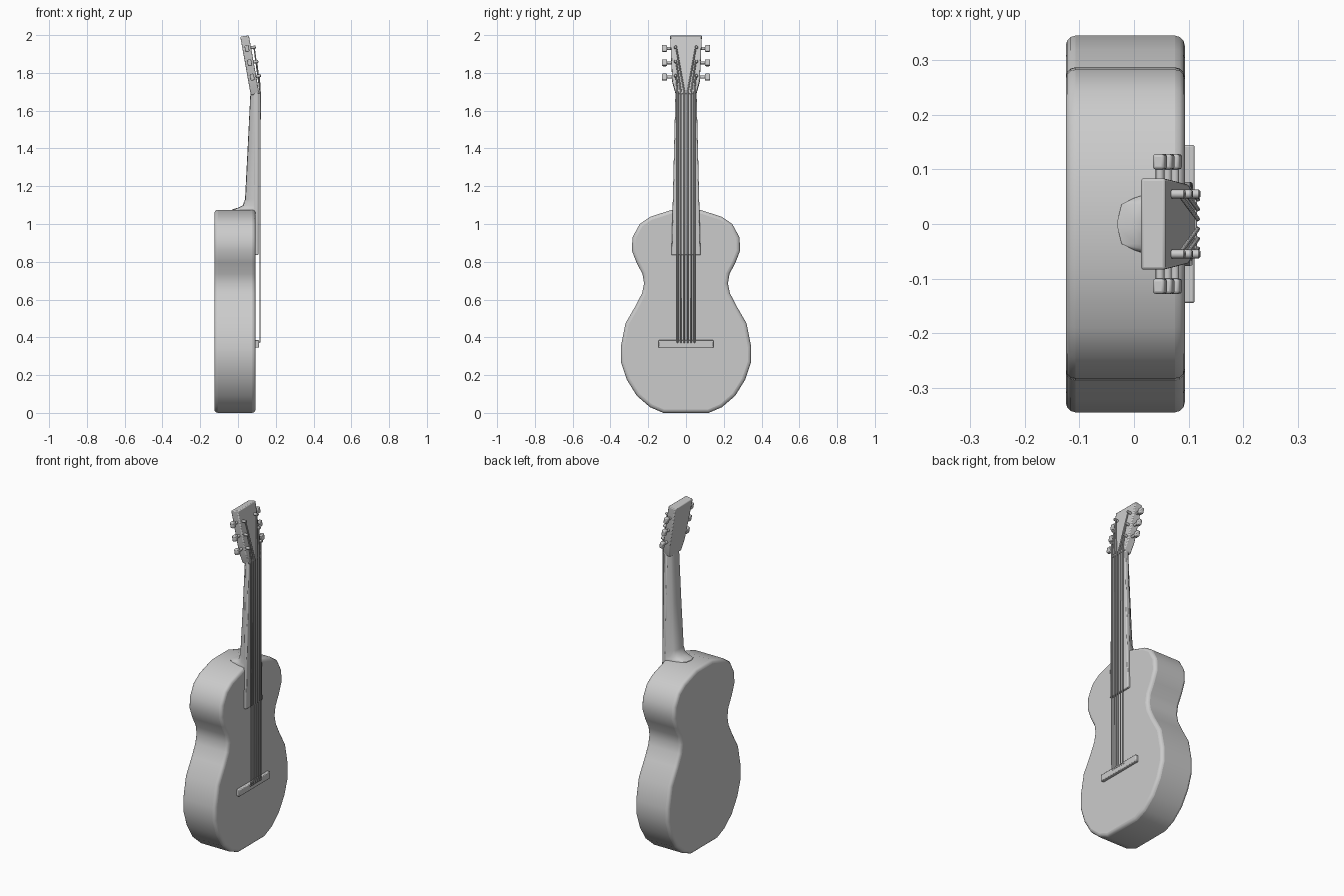
import bpy, bmesh, math
from mathutils import Matrix, Vector

cube = bpy.data.objects.get("Cube")
if cube:
    bpy.data.objects.remove(cube, do_unlink=True)

GREY = (0.6, 0.6, 0.6, 1)
mat = bpy.data.materials.new("plain grey")
mat.use_nodes = True
mat.diffuse_color = GREY
mat.node_tree.nodes["Principled BSDF"].inputs["Base Color"].default_value = GREY


def finish(name, bm, bevel=0, segments=2, matrix=None, angle=40):
    """Turn a bmesh into a smooth-shaded object with optional soft edges."""
    bmesh.ops.recalc_face_normals(bm, faces=bm.faces)
    mesh = bpy.data.meshes.new(name)
    bm.to_mesh(mesh)
    bm.free()
    mesh.materials.append(mat)
    ob = bpy.data.objects.new(name, mesh)
    bpy.context.collection.objects.link(ob)
    if matrix:
        ob.matrix_world = matrix
    if bevel:
        mod = ob.modifiers.new("soft edges", "BEVEL")
        mod.width, mod.segments = bevel, segments
        mod.limit_method, mod.angle_limit = "ANGLE", math.radians(50)
    bpy.ops.object.select_all(action="DESELECT")
    ob.select_set(True)
    bpy.context.view_layer.objects.active = ob
    bpy.ops.object.shade_smooth_by_angle(angle=math.radians(angle))
    return ob


def loft(name, rings, **kw):
    bm = bmesh.new()
    loops = [[bm.verts.new(p) for p in ring] for ring in rings]
    for a, b in zip(loops, loops[1:]):
        for i in range(len(a)):
            j = (i + 1) % len(a)
            bm.faces.new((a[i], a[j], b[j], b[i]))
    bm.faces.new(loops[0])
    bm.faces.new(loops[-1])
    return finish(name, bm, **kw)


def plate(name, half, x0, x1, **kw):
    """Extrude a mirrored (y, z) half outline from x0 to x1."""
    outline = half + [(-y, z) for y, z in reversed(half)]
    return loft(name, [[(x, y, z) for y, z in outline] for x in (x0, x1)], **kw)


def box(name, centre, size, bevel, matrix=None):
    bm = bmesh.new()
    bmesh.ops.create_cube(bm, size=1, matrix=Matrix.Translation(centre) @ Matrix.Diagonal((*size, 1)))
    return finish(name, bm, bevel, matrix=matrix)


def rod(name, centre, radius, length, axis, matrix, sides=12):
    turn = Matrix.Rotation(math.pi / 2, 4, axis)
    bm = bmesh.new()
    bmesh.ops.create_cone(bm, cap_ends=True, segments=sides, radius1=radius, radius2=radius,
                          depth=length, matrix=Matrix.Translation(centre) @ turn)
    return finish(name, bm, radius * 0.25, 1, matrix)


# Waisted sound box
body_half = [(0.12, 0), (0.19, 0.03), (0.26, 0.09), (0.313, 0.175), (0.345, 0.27), (0.345, 0.35),
             (0.32, 0.475), (0.265, 0.57), (0.232, 0.635), (0.222, 0.685), (0.23, 0.735),
             (0.262, 0.795), (0.287, 0.86), (0.283, 0.93), (0.245, 1.0), (0.19, 1.038),
             (0.075, 1.075)]
plate("body", body_half, -0.125, 0.093, bevel=0.018, segments=3, angle=50)

# Fingerboard, nut and bridge
plate("fingerboard", [(0.077, 0.835), (0.056, 1.7)], 0.085, 0.108, bevel=0.005)
box("nut", (0.102, 0, 1.695), (0.026, 0.108, 0.014), 0.003)
box("bridge", (0.1, 0, 0.365), (0.022, 0.29, 0.04), 0.004)

# Neck with a rounded back flaring into the heel: (height, back x, half width)
neck_rings = []
for z, back, w in [(1.04, -0.032, 0.07), (1.078, -0.03, 0.07), (1.086, 0.0, 0.07),
                   (1.098, 0.025, 0.07), (1.13, 0.037, 0.069), (1.4, 0.051, 0.062), (1.7, 0.066, 0.055)]:
    depth = 0.09 - back
    half = [(0.09, w), (back + depth * 0.6, w * 0.88), (back + depth * 0.25, w * 0.68),
            (back + depth * 0.06, w * 0.52), (back, w * 0.1)]
    neck_rings.append([(x, y, z) for x, y in half] + [(x, -y, z) for x, y in reversed(half)])
loft("neck", neck_rings, angle=50)

# Headstock, tilted backwards; its local z runs along its front face
tilt = Matrix.Translation((0.113, 0, 1.69)) @ Matrix.Rotation(-math.radians(10.2), 4, "Y")
plate("headstock", [(0.054, 0), (0.073, 0.07), (0.084, 0.314)], -0.046, 0,
      bevel=0.005, matrix=tilt)

# Tuners, three on each side
post_heights = [0.093, 0.17, 0.247]
for side, label in ((1, "left"), (-1, "right")):
    for i, t in enumerate(post_heights):
        tag = f"{label}_{i + 1}"
        rod("post_" + tag, (0.008, side * 0.055, t), 0.008, 0.034, "Y", tilt)
        rod("tuner_shaft_" + tag, (-0.022, side * 0.088, t), 0.008, 0.04, "X", tilt)
        box("tuner_knob_" + tag, (-0.022, side * 0.114, t), (0.022, 0.028, 0.035), 0.005, tilt)

# Strings from bridge over the nut to the posts, outermost to the lowest posts
for side, label in ((1, "left"), (-1, "right")):
    for i, t in enumerate(post_heights):
        y = side * (0.045 - 0.018 * i)
        end = tilt @ Vector((0.016, side * 0.052, t))
        path = [(0.106, y, 0.37), (0.117, y, 0.376), (0.117, y, 1.7), end]
        curve = bpy.data.curves.new(f"string_{label}_{i + 1}", "CURVE")
        curve.dimensions = "3D"
        curve.bevel_depth, curve.bevel_resolution = 0.004, 1
        curve.use_fill_caps = True
        spline = curve.splines.new("POLY")
        spline.points.add(len(path) - 1)
        for point, co in zip(spline.points, path):
            point.co = (*co, 1)
        curve.materials.append(mat)
        bpy.context.collection.objects.link(bpy.data.objects.new(curve.name, curve))
